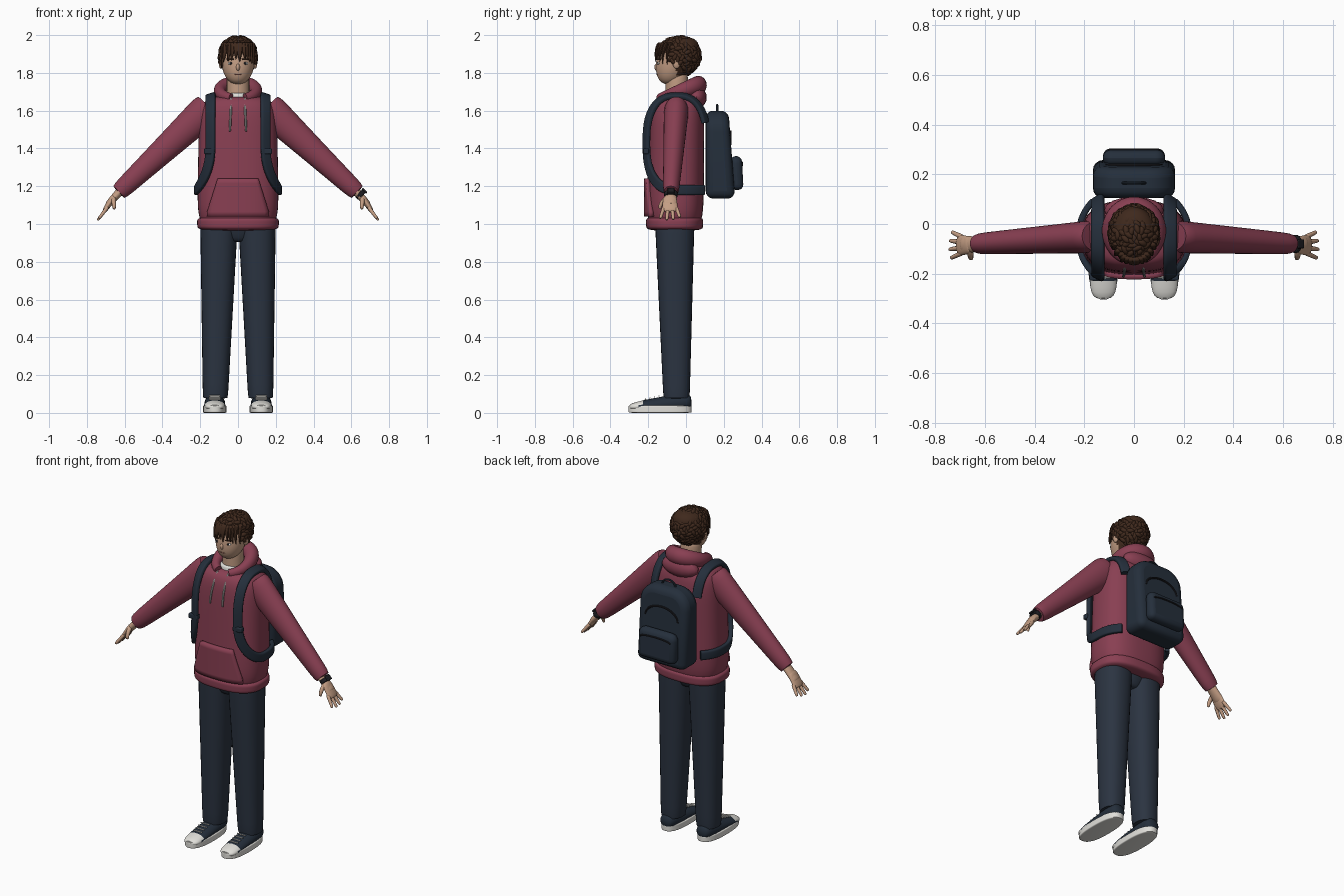
import bpy, bmesh, math, random
from mathutils import Vector, Matrix

if "Cube" in bpy.data.objects:
    bpy.data.objects.remove(bpy.data.objects["Cube"])
random.seed(4)
made_parts = []
X_AXIS, Y_AXIS, UP = Vector((1, 0, 0)), Vector((0, 1, 0)), Vector((0, 0, 1))


def material(name, red, green, blue):
    mat = bpy.data.materials.new(name)
    mat.use_nodes = True
    mat.diffuse_color = (red, green, blue, 1)
    shader = mat.node_tree.nodes["Principled BSDF"]
    shader.inputs["Base Color"].default_value = mat.diffuse_color
    shader.inputs["Roughness"].default_value = 0.8
    return mat


MAROON = material("maroon cloth", 0.25, 0.05, 0.085)
DENIM = material("dark denim", 0.024, 0.034, 0.053)
NAVY = material("navy canvas", 0.018, 0.028, 0.044)
SKIN = material("skin", 0.55, 0.34, 0.23)
HAIR = material("brown hair", 0.05, 0.022, 0.012)
WHITE = material("off white rubber", 0.75, 0.74, 0.7)
GREY = material("grey cord", 0.42, 0.42, 0.4)
BLACK = material("black", 0.012, 0.012, 0.015)
LIPS = material("lips", 0.33, 0.13, 0.1)


def finish(name, bm, *materials):
    bmesh.ops.recalc_face_normals(bm, faces=bm.faces)
    mesh = bpy.data.meshes.new(name)
    bm.to_mesh(mesh)
    bm.free()
    for mat in materials:
        mesh.materials.append(mat)
    part = bpy.data.objects.new(name, mesh)
    bpy.context.collection.objects.link(part)
    made_parts.append(part)
    return part


def power_of(value, exponent):
    return math.copysign(abs(value) ** exponent, value)


def skin_rings(name, rings, materials, across, axis=None, power=2, sides=24, rule=None):
    """Skin superellipse rings, each given as (centre, half width, half depth)."""
    bm = bmesh.new()
    loops = []
    for i, (centre, width, depth) in enumerate(rings):
        along = axis or (rings[min(i + 1, len(rings) - 1)][0] - rings[max(i - 1, 0)][0]).normalized()
        u = across(centre, along) if callable(across) else across
        u = (u - along * u.dot(along)).normalized()
        v = along.cross(u)
        angles = [math.tau * j / sides for j in range(sides)]
        loops.append([bm.verts.new(centre + u * width * power_of(math.cos(a), 2 / power)
                                   + v * depth * power_of(math.sin(a), 2 / power)) for a in angles])
    for low, high in zip(loops, loops[1:]):
        for j in range(sides):
            bm.faces.new((low[j], low[j - 1], high[j - 1], high[j]))
    bm.faces.new(loops[0])
    bm.faces.new(loops[-1])
    bmesh.ops.remove_doubles(bm, verts=bm.verts, dist=0.00001)
    if rule:
        for face in bm.faces:
            face.material_index = rule(face.calc_center_median())
    return finish(name, bm, *materials)


def limb(name, start, end, r_start, r_end, *materials, deep=1, deep_end=None, blunt=8, bend=0,
         across=X_AXIS, axis=None, count=16, **options):
    """Tapered form with rounded ends: a high blunt makes flatter ends, bend bows it forward."""
    start, end = Vector(start), Vector(end)
    rings = []
    for i in range(count + 1):
        t = (1 - math.cos(math.pi * i / count)) / 2
        radius = r_start + (r_end - r_start) * t
        radius *= (1 - abs(2 * t - 1) ** blunt) ** (1 / blunt)
        ratio = deep + ((deep_end or deep) - deep) * t
        centre = start.lerp(end, t) - Y_AXIS * bend * math.sin(math.pi * t)
        rings.append((centre, radius, radius * ratio))
    return skin_rings(name, rings, materials, across, axis or (end - start).normalized(), **options)


def ball(name, place, size, mat):
    bm = bmesh.new()
    bmesh.ops.create_uvsphere(bm, u_segments=16, v_segments=10, radius=1,
                              matrix=Matrix.Translation(place) @ Matrix.Diagonal((*size, 1)))
    return finish(name, bm, mat)


def arch(name, place, width, height, radius, mat):
    """Thin half-ellipse cord standing in the x-z plane."""
    rings = []
    for i in range(17):
        a = math.pi * i / 16
        rings.append((Vector(place) + X_AXIS * width * math.cos(a) + UP * height * math.sin(a), radius, radius))
    return skin_rings(name, rings, [mat], Y_AXIS, sides=8)


def soft_box(name, place, size, mat, bevel, top=0, lean=0, turn=0):
    """Rounded box with optional large top corners and a leaning rear face."""
    bm = bmesh.new()
    bmesh.ops.create_cube(bm, size=1, matrix=Matrix.Diagonal((*size, 1)))
    for vert in bm.verts:
        if vert.co.y > 0 and vert.co.z > 0:
            vert.co.y -= lean
    if top:
        edges = [e for e in bm.edges if all(v.co.z > 0 for v in e.verts)
                 and abs(e.verts[0].co.x - e.verts[1].co.x) < 0.001]
        bmesh.ops.bevel(bm, geom=edges, offset=top, segments=8, profile=0.5, affect='EDGES')
    bmesh.ops.transform(bm, verts=bm.verts, matrix=Matrix.Translation(place) @ Matrix.Rotation(turn, 4, 'Y'))
    part = finish(name, bm, mat)
    rounding = part.modifiers.new("rounding", 'BEVEL')
    rounding.width, rounding.segments = bevel, 4
    rounding.limit_method, rounding.angle_limit = 'ANGLE', math.radians(35)
    return part


# Hoodie body and hem
BODY_WIDTH, BODY_DEPTH, BODY_Y, BODY_POWER = 0.217, 0.15, -0.06, 2.6
limb("hoodie_body", (0, BODY_Y, 0.97), (0, -0.045, 1.675), BODY_WIDTH, 0.205, MAROON,
     deep=0.7, blunt=6, axis=UP, power=BODY_POWER, sides=48, count=28)
limb("hoodie_hem", (0, BODY_Y, 0.965), (0, BODY_Y, 1.04), 0.215, BODY_WIDTH, MAROON,
     deep=0.7, blunt=5, power=BODY_POWER, sides=48)

# Hood: a thick roll that thins towards the throat
hood_rings = []
for i in range(33):
    a = 0.4 + (math.tau - 0.8) * i / 32
    forward = math.cos(a)
    radius = 0.033 - 0.012 * forward
    hood_rings.append((Vector((0.095 * math.sin(a), -0.04 - 0.105 * forward, 1.7 - 0.035 * forward)),
                       radius * 1.1, radius))
skin_rings("hood_roll", hood_rings, [MAROON], UP)
ball("hood_back", (0, 0.055, 1.67), (0.12, 0.055, 0.06), MAROON)

# Front pocket follows the curve of the body and narrows upwards
bm = bmesh.new()
bmesh.ops.create_grid(bm, x_segments=14, y_segments=8, size=1)
for vert in bm.verts:
    rise = (vert.co.y + 1) / 2
    x = vert.co.x * (0.16 - 0.06 * max(0, rise - 0.1))
    curve = (1 - (abs(x) / BODY_WIDTH) ** BODY_POWER) ** (1 / BODY_POWER)
    vert.co = (x, BODY_Y - BODY_DEPTH * curve, 1.04 + 0.2 * rise)
pocket = finish("hoodie_pocket", bm, MAROON)
padding = pocket.modifiers.new("padding", 'SOLIDIFY')
padding.thickness, padding.offset = 0.025, 0

# Seat, neck and shirt collar
limb("trouser_seat", (0, BODY_Y, 0.905), (0, BODY_Y, 1.05), 0.08, 0.2, DENIM, deep=0.8, deep_end=0.5)
limb("neck", (0, -0.045, 1.6), (0, -0.05, 1.8), 0.06, 0.06, SKIN)
limb("shirt_collar", (0, -0.055, 1.64), (0, -0.05, 1.69), 0.075, 0.07, WHITE)


# Head with a hair-coloured scalp, and the face
def scalp(centre):
    return int(centre.z > 1.91 or (centre.y > -0.05 and centre.z > 1.79))


limb("head", (0, -0.09, 1.74), (0, -0.02, 1.99), 0.075, 0.105, SKIN, HAIR,
     deep=1.07, deep_end=1.2, blunt=2.5, axis=UP, sides=40, count=28, rule=scalp)
ball("nose", (0, -0.152, 1.83), (0.011, 0.016, 0.02), SKIN)
ball("mouth", (0, -0.15, 1.792), (0.02, 0.006, 0.004), LIPS)

# Curly hair: small locks spread evenly over the skull, leaving the face open
bm = bmesh.new()
CURLS = 300
skull = Matrix.Diagonal((0.093, 0.107, 0.098))
for i in range(CURLS):
    z = 1 - (2 * i + 1) / CURLS
    a = i * math.pi * (3 - math.sqrt(5))
    ring = math.sqrt(1 - z * z)
    out = Vector((ring * math.cos(a), ring * math.sin(a), z))
    is_face = out.y < -0.42 and z < 0.4
    lowest = -0.5 if out.y < 0.1 else -0.92
    if is_face or z < lowest:
        continue
    place = skull @ out + Vector((0, -0.038, 1.888)) + out * random.uniform(-0.004, 0.004)
    bmesh.ops.create_icosphere(bm, subdivisions=2, radius=1, matrix=Matrix.Translation(place)
                               @ out.to_track_quat('Z', 'Y').to_matrix().to_4x4()
                               @ Matrix.Rotation(random.uniform(0, math.pi), 4, 'Z')
                               @ Matrix.Diagonal((0.024, 0.013, 0.014, 1)))
finish("hair_curls", bm, HAIR)
for i in range(-6, 7):
    sideways = i / 6
    x = 0.088 * sideways
    y = -0.05 - 0.11 * math.sqrt(1 - 0.8 * sideways ** 2)
    tip = 1.865 - 0.03 * abs(sideways) ** 3 + random.uniform(-0.014, 0.01)
    limb("fringe_lock", (x * 0.85, y + 0.02, 1.96), (x + random.uniform(-0.012, 0.012), y, tip),
         0.019, 0.003, HAIR, deep=0.7, bend=0.008, blunt=4, sides=8)

# Backpack
soft_box("pack_body", (0, 0.182, 1.367), (0.33, 0.156, 0.465), NAVY, 0.04, top=0.11, lean=0.035)
soft_box("pack_pocket", (0, 0.27, 1.27), (0.25, 0.07, 0.18), NAVY, 0.03, top=0.04, lean=0.01)
arch("pack_handle", (0, 0.165, 1.59), 0.045, 0.04, 0.006, NAVY)
arch("pack_zip", (0, 0.236, 1.42), 0.11, 0.07, 0.006, BLACK)
arch("pocket_zip", (0, 0.298, 1.31), 0.1, 0.015, 0.005, BLACK)


def strap_width(centre, along):
    outward = Vector((0.6 * centre.x, centre.y + 0.05, 2 * max(0, centre.z - 1.55)))
    return along.cross(outward)


def strap_ring(angle, s):
    """Strap loop: over the shoulder, down the chest, then level round the side."""
    lift = -1 if angle < -math.pi / 2 else power_of(math.sin(angle), 0.8)
    flare = math.sin(angle) ** 2 if angle < 0 else 0
    y = -0.05 - 0.16 * power_of(math.cos(angle), 0.8)
    return Vector((s * (0.145 + 0.075 * flare), y, 1.43 + 0.25 * lift)), 0.027, 0.013


for s, side in ((1, "left_"), (-1, "right_")):
    # Ear, eye and brow
    ball(side + "ear", (s * 0.09, -0.05, 1.85), (0.012, 0.02, 0.028), SKIN)
    ball(side + "eye", (s * 0.038, -0.145, 1.85), (0.015, 0.007, 0.007), WHITE)
    ball(side + "pupil", (s * 0.038, -0.149, 1.85), (0.007, 0.005, 0.007), BLACK)
    limb(side + "brow", (s * 0.02, -0.153, 1.872), (s * 0.06, -0.133, 1.872), 0.004, 0.004, HAIR,
         across=UP, bend=0.004, sides=8)

    # Backpack strap, buckle and drawstring
    strap = [strap_ring(math.radians(160 - 310 * i / 48), s) for i in range(49)]
    skin_rings(side + "strap", strap, [NAVY], strap_width, power=4)
    soft_box(side + "buckle", (s * 0.15, -0.212, 1.385), (0.06, 0.03, 0.03), NAVY, 0.006)
    limb(side + "drawstring", (s * 0.035, -0.145, 1.67), (s * 0.043, -0.212, 1.49), 0.006, 0.006, GREY,
         bend=0.015, sides=8)

    # Sleeve, hand and fingers
    limb(side + "sleeve", (s * 0.15, -0.05, 1.62), (s * 0.635, -0.08, 1.165), 0.067, 0.042, MAROON,
         deep=1.35, deep_end=1.15, blunt=12, across=Y_AXIS, sides=28)
    limb(side + "wrist", (s * 0.6, -0.08, 1.2), (s * 0.69, -0.083, 1.1), 0.029, 0.035, SKIN,
         deep=0.8, deep_end=0.5, across=Y_AXIS)
    limb(side + "palm", (s * 0.655, -0.085, 1.15), (s * 0.71, -0.085, 1.065), 0.035, 0.043, SKIN,
         deep=0.5, deep_end=0.3, blunt=4, across=Y_AXIS)
    for i, reach in enumerate((0.85, 1, 0.95, 0.75)):
        y = -0.116 + 0.021 * i
        fan = 0.014 * (i - 1.5)
        limb(side + "finger", (s * 0.69, y, 1.09), (s * (0.7 + 0.043 * reach), y + fan, 1.08 - 0.06 * reach),
             0.011, 0.008, SKIN, across=Y_AXIS, blunt=5, sides=10)
    limb(side + "thumb", (s * 0.66, -0.095, 1.145), (s * 0.655, -0.14, 1.08), 0.014, 0.009, SKIN,
         blunt=5, bend=0.01, sides=10)

    # Trouser leg
    limb(side + "trouser_leg", (s * 0.1, BODY_Y, 1.03), (s * 0.12, -0.05, 0.07), 0.1, 0.066, DENIM,
         deep=1.05, blunt=24, axis=UP, power=2.3, sides=28)

    # Shoe: sole, upper with a pale toe cap, laces
    foot = s * 0.123
    limb(side + "sole", (foot, -0.137, 0), (foot, -0.137, 0.04), 0.062, 0.062, WHITE,
         deep=2.7, blunt=12, power=2.5, sides=40)
    limb(side + "shoe_upper", (foot, -0.3, 0.03), (foot, 0.03, 0.06), 0.057, 0.054, NAVY, WHITE,
         deep=0.4, deep_end=1, blunt=4, rule=lambda centre: int(centre.y < -0.24))
    for i in range(4):
        y, z = -0.215 + 0.024 * i, 0.072 + 0.006 * i
        limb(side + "lace", (foot - 0.03, y, z), (foot + 0.03, y, z), 0.004, 0.004, WHITE,
             across=UP, sides=6)

# Wristwatch on the left wrist
limb("watch_band", (0.64, -0.08, 1.165), (0.657, -0.08, 1.147), 0.036, 0.036, BLACK, deep=0.8, across=Y_AXIS)
soft_box("watch_case", (0.669, -0.08, 1.176), (0.034, 0.036, 0.012), BLACK, 0.004, turn=math.radians(45))

# Smooth shading with sharp edges kept
for part in bpy.context.selected_objects:
    part.select_set(False)
for part in made_parts:
    part.select_set(True)
bpy.context.view_layer.objects.active = made_parts[0]
bpy.ops.object.shade_smooth_by_angle(angle=math.radians(40))
